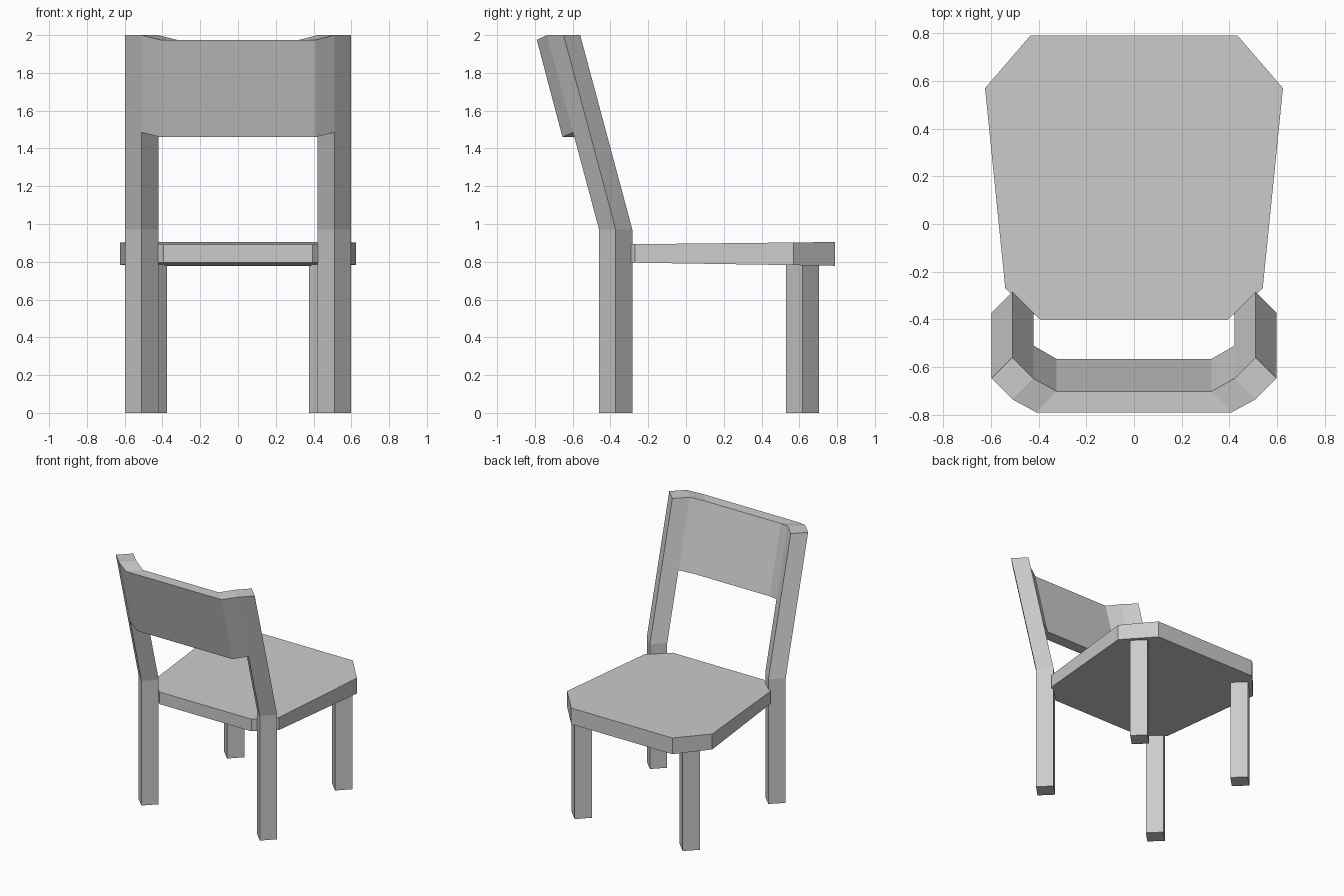
import bpy
import bmesh

if "Cube" in bpy.data.objects:
    bpy.data.objects.remove(bpy.data.objects["Cube"])

grey = bpy.data.materials.new("light_grey")
grey.diffuse_color = (0.6, 0.6, 0.6, 1)
grey.use_nodes = True
grey.node_tree.nodes["Principled BSDF"].inputs["Base Color"].default_value = grey.diffuse_color


def loft(name, rings):
    """Skin a list of equal-length vertex rings and cap both ends."""
    bm = bmesh.new()
    loops = [[bm.verts.new(p) for p in ring] for ring in rings]
    n = len(rings[0])
    for a, b in zip(loops, loops[1:]):
        for i in range(n):
            j = (i + 1) % n
            bm.faces.new((a[i], a[j], b[j], b[i]))
    bm.faces.new(loops[0])
    bm.faces.new(loops[-1])
    bmesh.ops.recalc_face_normals(bm, faces=bm.faces)
    mesh = bpy.data.meshes.new(name)
    bm.to_mesh(mesh)
    bm.free()
    mesh.materials.append(grey)
    obj = bpy.data.objects.new(name, mesh)
    bpy.context.collection.objects.link(obj)
    return obj


def diamond(x, y, z, r=0.088):
    return [(x + r, y, z), (x, y + r, z), (x - r, y, z), (x, y - r, z)]


# Legs: square posts turned 45 degrees, the rear pair leaning above the seat
for side, s in (("left", -1), ("right", 1)):
    loft(f"front_leg_{side}",
         [diamond(s * 0.465, 0.617, z) for z in (0, 0.785)])
    loft(f"back_leg_{side}",
         [diamond(s * 0.51, y, z)
          for y, z in ((-0.372, 0), (-0.372, 0.97), (-0.648, 2.0))])

# Seat: chamfered slab, slightly thicker towards the front
half = [(0.395, -0.40), (0.54, -0.27), (0.625, 0.57), (0.435, 0.79)]
outline = half + [(-x, y) for x, y in reversed(half)]
loft("seat", [[(x, y, 0.791 - 0.0155 * y) for x, y in outline],
              [(x, y, 0.896 + 0.011 * y) for x, y in outline]])

# Backrest: board curving behind the rear legs; (outer, inner) edges per end
leg_end = [(0.51, -0.736, 2.0), (0.422, -0.648, 2.0),
           (0.422, -0.510, 1.485), (0.51, -0.598, 1.485)]
board_end = [(0.41, -0.79, 1.975), (0.325, -0.702, 1.975),
             (0.325, -0.566, 1.46), (0.41, -0.654, 1.46)]


def flip(ring):
    return [(-x, y, z) for x, y, z in ring]


loft("backrest", [flip(leg_end), flip(board_end), board_end, leg_end])
